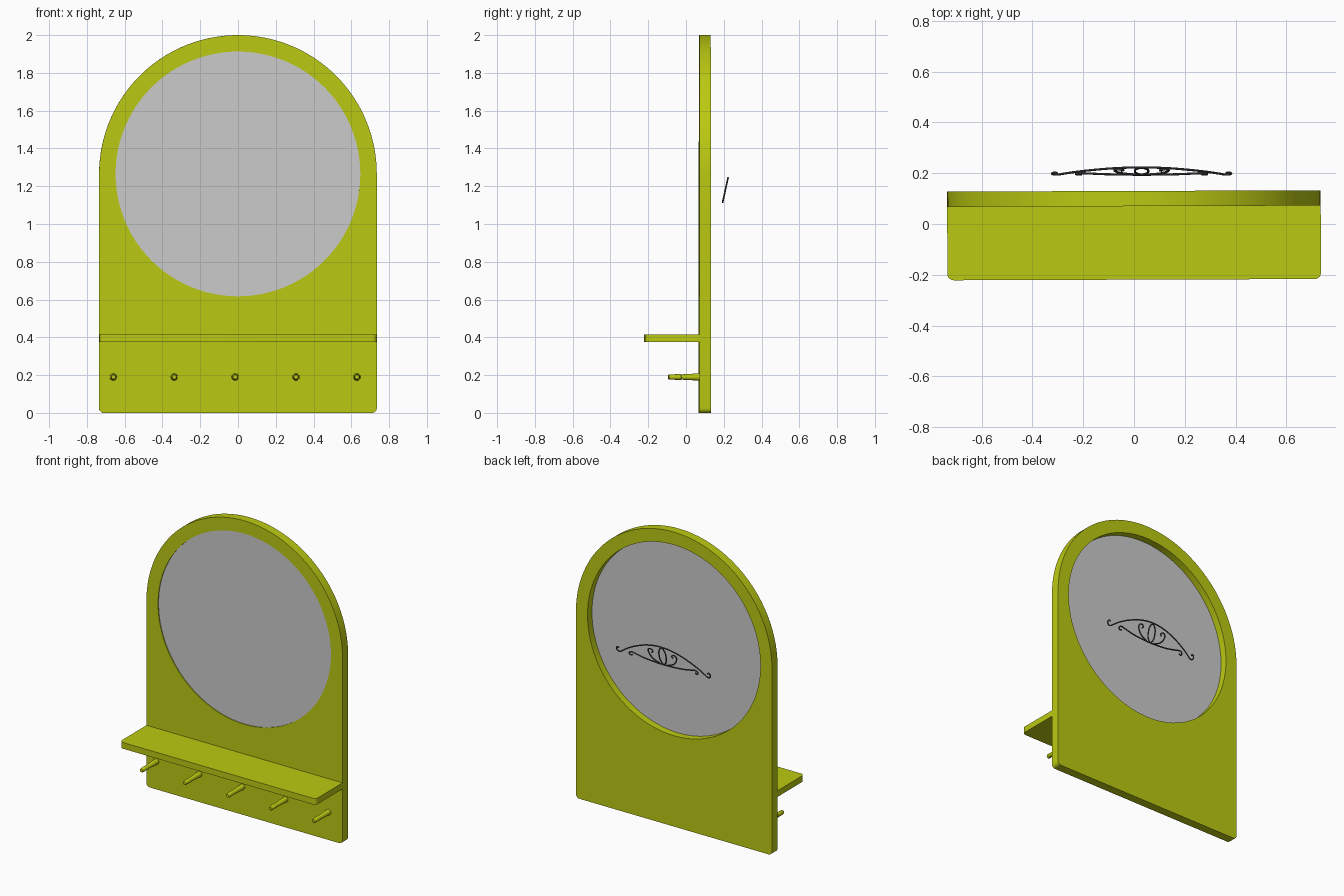
import bpy, bmesh, math
from mathutils import Matrix, Vector

if "Cube" in bpy.data.objects:
    bpy.data.objects.remove(bpy.data.objects["Cube"])

W, R, CZ = 0.735, 0.735, 1.265      # board half width, arch radius, arch centre height
HOLE = 0.648
TURN = Matrix.Rotation(0.0035, 4, 'Z')   # the whole board sits very slightly turned


def material(name, rgb):
    m = bpy.data.materials.new(name)
    m.diffuse_color = (*rgb, 1)
    m.use_nodes = True
    m.node_tree.nodes["Principled BSDF"].inputs["Base Color"].default_value = m.diffuse_color
    return m


GREEN = material("lime_paint", (0.50, 0.59, 0.006))
IRON = material("dark_iron", (0.07, 0.07, 0.07))


def arc(cx, cy, r, a0, a1, n):
    return [(cx + r * math.cos(math.radians(a0 + (a1 - a0) * i / n)),
             cy + r * math.sin(math.radians(a0 + (a1 - a0) * i / n))) for i in range(n + 1)]


def to_mesh(ob):
    bpy.ops.object.select_all(action='DESELECT')
    ob.select_set(True)
    bpy.context.view_layer.objects.active = ob
    if ob.type == 'CURVE':
        bpy.ops.object.convert(target='MESH')
        ob = bpy.context.object
    bpy.ops.object.shade_smooth_by_angle(angle=math.radians(35))
    return ob


def plate(name, loops, depth, matrix, mat=None):
    """Flat outline (with optional holes) extruded evenly both ways."""
    cu = bpy.data.curves.new(name, 'CURVE')
    cu.dimensions, cu.fill_mode, cu.extrude = '2D', 'BOTH', depth / 2
    for pts in loops:
        sp = cu.splines.new('POLY')
        sp.points.add(len(pts) - 1)
        for p, (x, y) in zip(sp.points, pts):
            p.co = (x, y, 0, 1)
        sp.use_cyclic_u = True
    ob = bpy.data.objects.new(name, cu)
    bpy.context.collection.objects.link(ob)
    if mat:
        cu.materials.append(mat)
    ob.matrix_world = TURN @ matrix
    return to_mesh(ob)


def upright(y):
    return Matrix.Translation((0, y, 0)) @ Matrix.Rotation(math.pi / 2, 4, 'X')


# Arched back board with round opening
c = 0.025
outline = (arc(0, CZ, R, 0, 180, 64) + arc(-W + c, c, c, 180, 270, 6)
           + arc(W - c, c, c, 270, 360, 6))
opening = arc(0, CZ, HOLE, 0, 360, 96)[:-1]
plate("back_board", [outline, opening], 0.06, upright(0.10), GREEN)

# Mirror glass set near the front of the opening
plate("mirror_glass", [arc(0, CZ, HOLE, 0, 360, 96)[:-1]], 0.006, upright(0.079))

# Shelf with rounded front corners
F = -0.219
shelf = ([(W, 0.071), (-W, 0.071)] + arc(-W + c, F + c, c, 180, 270, 6)
         + arc(W - c, F + c, c, 270, 360, 6))
plate("shelf", [shelf], 0.042, Matrix.Translation((0, 0, 0.395)), GREEN)


# Turned pegs
PEG = [(0.075, 0.019), (0.05, 0.018), (-0.02, 0.014), (-0.027, 0.012),
       (-0.03, 0.015), (-0.088, 0.014), (-0.093, 0.011)]


def peg(name, x, z, n=20):
    bm = bmesh.new()
    rings = [[bm.verts.new((x + r * math.cos(2 * math.pi * i / n), y,
                            z + r * math.sin(2 * math.pi * i / n))) for i in range(n)]
             for y, r in PEG]
    for a, b in zip(rings, rings[1:]):
        for i in range(n):
            j = (i + 1) % n
            bm.faces.new((a[i], a[j], b[j], b[i]))
    bm.faces.new(rings[0])
    bm.faces.new(rings[-1])
    bmesh.ops.recalc_face_normals(bm, faces=bm.faces)
    me = bpy.data.meshes.new(name)
    bm.to_mesh(me)
    bm.free()
    me.materials.append(GREEN)
    ob = bpy.data.objects.new(name, me)
    bpy.context.collection.objects.link(ob)
    ob.matrix_world = TURN
    to_mesh(ob)


for k in range(5):
    peg(f"peg_{k + 1}", -0.66 + 0.3225 * k, 0.19)


# Wrought scroll ornament behind the mirror, in a tilted plane (u across, v up)
def wire(name, strokes, radius=0.0045):
    cu = bpy.data.curves.new(name, 'CURVE')
    cu.dimensions, cu.bevel_depth, cu.bevel_resolution = '3D', radius, 2
    cu.use_fill_caps = True
    cu.resolution_u = 6
    cu.materials.append(IRON)
    for pts, closed in strokes:
        sp = cu.splines.new('BEZIER')
        sp.bezier_points.add(len(pts) - 1)
        for p, (u, v) in zip(sp.bezier_points, pts):
            p.co = Vector((0.03 + u, 0.194 + 0.22 * v, 1.115 + v))
            p.handle_left_type = p.handle_right_type = 'AUTO'
        sp.use_cyclic_u = closed
    ob = bpy.data.objects.new(name, cu)
    bpy.context.collection.objects.link(ob)
    to_mesh(ob)


def flip(pts):
    return [(-u, v) for u, v in pts]


half_arch = [(0.09, 0.120), (0.18, 0.090), (0.26, 0.050), (0.31, 0.016), (0.328, 0.004),
             (0.345, 0.006), (0.352, 0.024), (0.342, 0.036), (0.332, 0.030)]
half_base = [(0.08, 0.003), (0.15, 0.010), (0.21, 0.022), (0.245, 0.026), (0.258, 0.014),
             (0.248, 0.002), (0.236, 0.008)]
side_scroll = [(0.03, 0.004), (0.075, 0.024), (0.102, 0.058), (0.104, 0.086),
               (0.086, 0.094), (0.072, 0.082), (0.080, 0.070)]
oval = [(0.026 * math.cos(t * math.pi / 4), 0.063 + 0.060 * math.sin(t * math.pi / 4))
        for t in range(8)]
wire("scroll_arch", [(flip(half_arch)[::-1] + [(0, 0.130)] + half_arch, False)])
wire("scroll_base", [(flip(half_base)[::-1] + [(0, 0.0)] + half_base, False)])
wire("scroll_centre", [(oval, True), (side_scroll, False), (flip(side_scroll), False)])
